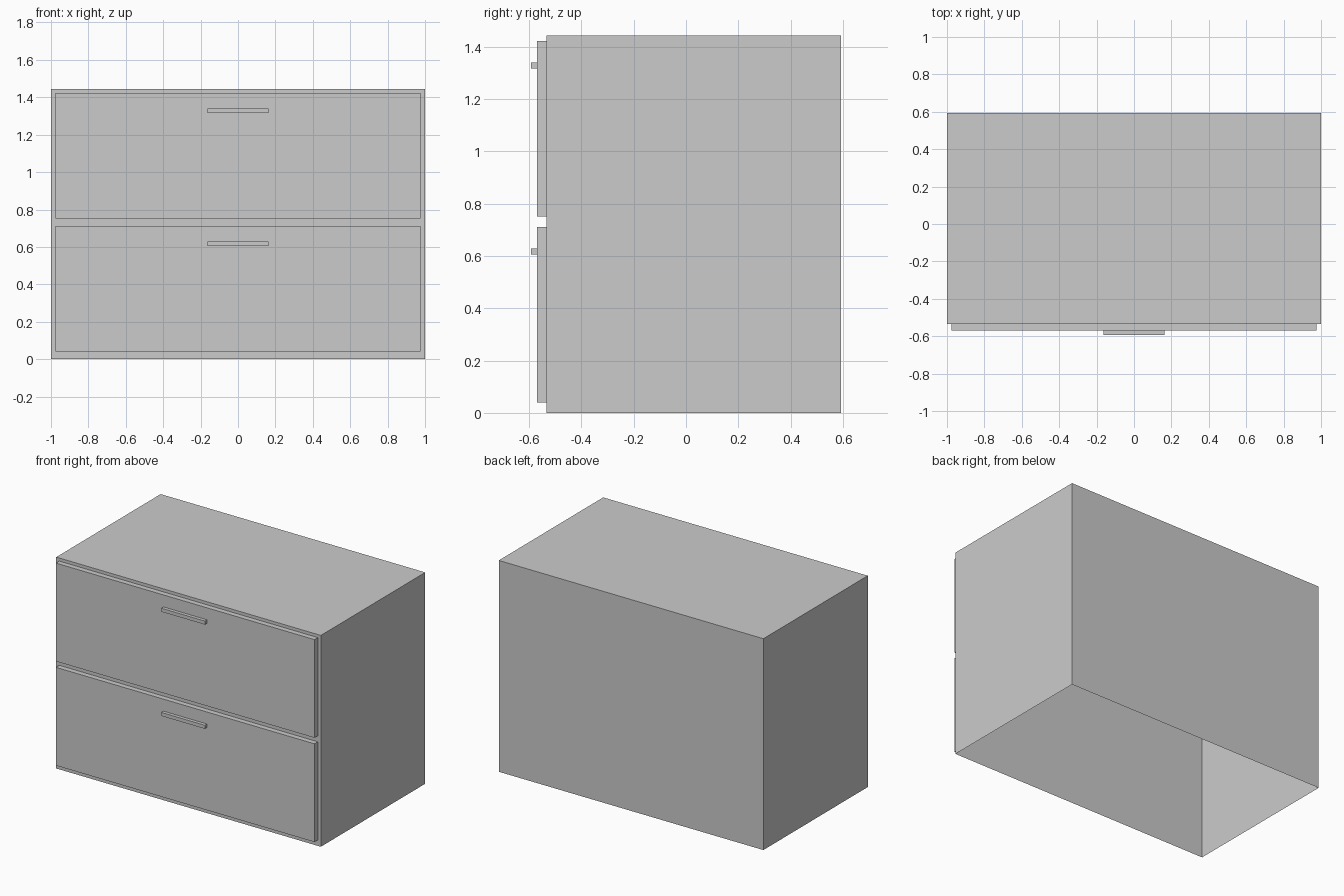
import bpy
import bmesh
from mathutils import Vector

if "Cube" in bpy.data.objects:
    bpy.data.objects.remove(bpy.data.objects["Cube"])


def open_box(name, x, y, z, open_dir):
    """Box spanning x, y, z ranges, with the hidden face along open_dir removed."""
    bm = bmesh.new()
    bmesh.ops.create_cube(bm, size=1)
    for v in bm.verts:
        v.co = Vector(r[0] if c < 0 else r[1] for c, r in zip(v.co, (x, y, z)))
    bm.normal_update()
    hidden = [f for f in bm.faces if f.normal.dot(Vector(open_dir)) > 0.9]
    bmesh.ops.delete(bm, geom=hidden, context='FACES')
    mesh = bpy.data.meshes.new(name)
    bm.to_mesh(mesh)
    bm.free()
    obj = bpy.data.objects.new(name, mesh)
    bpy.context.collection.objects.link(obj)
    return obj


FRONT, PANEL, GRIP = -0.534, -0.57, -0.593
DOWN, BACK = (0, 0, -1), (0, 1, 0)

# Cabinet shell, open underneath
open_box("cabinet_body", (-1, 1), (FRONT, 0.593), (0, 1.444), DOWN)

# Two drawer fronts, each with a bar handle near its top
for label, base in (("lower", 0.04), ("upper", 0.752)):
    top = base + 0.671
    open_box(label + "_drawer_front", (-0.977, 0.977), (PANEL, FRONT), (base, top), BACK)
    open_box(label + "_drawer_handle", (-0.164, 0.164), (GRIP, PANEL),
             (top - 0.106, top - 0.082), BACK)
